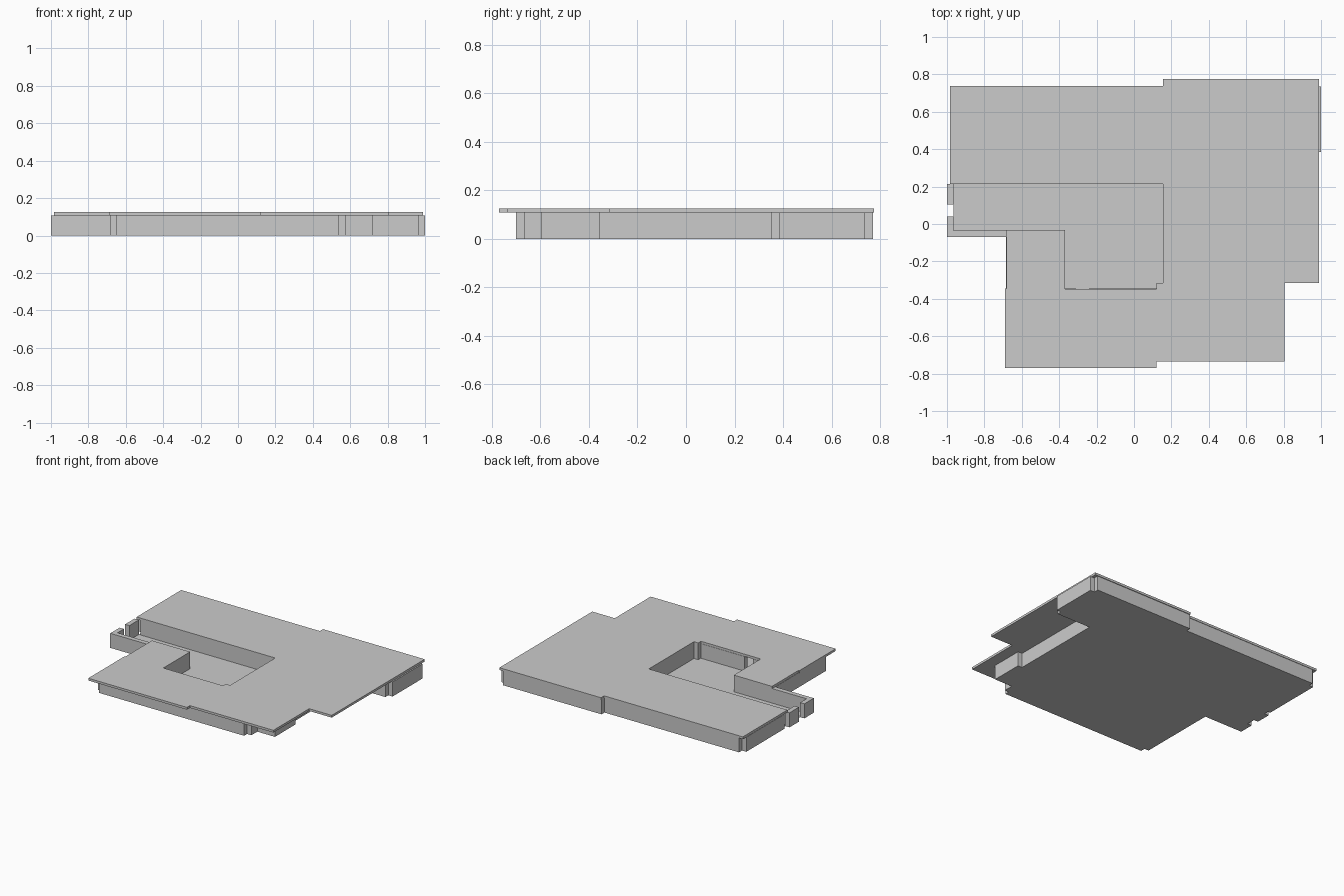
import bpy, bmesh

if "Cube" in bpy.data.objects:
    bpy.data.objects.remove(bpy.data.objects["Cube"])

WALL_TOP, ROOF_TOP = 0.108, 0.125
T = 0.035  # wall thickness


def add_object(name, bm):
    bmesh.ops.recalc_face_normals(bm, faces=bm.faces)
    mesh = bpy.data.meshes.new(name)
    bm.to_mesh(mesh)
    bm.free()
    ob = bpy.data.objects.new(name, mesh)
    bpy.context.collection.objects.link(ob)
    return ob


def slab(name, outline, z0, z1):
    bm = bmesh.new()
    face = bm.faces.new([bm.verts.new((x, y, z0)) for x, y in outline])
    if z1 > z0:
        new = bmesh.ops.extrude_face_region(bm, geom=[face], use_keep_orig=True)["geom"]
        bmesh.ops.translate(bm, vec=(0, 0, z1 - z0),
                            verts=[v for v in new if isinstance(v, bmesh.types.BMVert)])
    return add_object(name, bm)


def box(name, x0, x1, y0, y1):
    return slab(name, [(x0, y0), (x1, y0), (x1, y1), (x0, y1)], 0, WALL_TOP)


def wall_x(name, x0, x1, y):
    """Wall running along x, y is its front face."""
    return box(name, x0, x1, y, y + T)


def wall_y(name, x, y0, y1):
    """Wall running along y, x is its left face."""
    return box(name, x, x + T, y0, y1)


# Ground floor, closed below rooms and courtyard
slab("floor", [(-.65, -.70), (.54, -.70), (.54, -.665), (.575, -.665), (.575, -.595),
               (.72, -.595), (.72, -.355), (.685, -.355), (.685, .35), (.965, .35),
               (.965, .385), (1.0, .385), (1.0, .735), (.965, .735), (.965, .77),
               (.155, .77), (.155, .735), (-.95, .735), (-.95, .70), (-.983, .70),
               (-.983, .25), (-.965, .25), (-.965, -.07), (-.685, -.07),
               (-.685, -.665), (-.65, -.665)], 0, 0)

# Flat roof wrapped around the open courtyard
slab("roof", [(-.69, -.77), (.12, -.77), (.12, -.735), (.805, -.735), (.805, -.315),
              (.99, -.315), (.99, .775), (.155, .775), (.155, .738), (-.983, .738),
              (-.983, .215), (.155, .215), (.155, -.315), (.12, -.315), (.12, -.347),
              (-.37, -.347), (-.37, -.033), (-.683, -.033), (-.683, -.345),
              (-.69, -.345)], WALL_TOP, ROOF_TOP)

# Outer walls, each stopping short at the corners
wall_x("front_wall", -.65, .54, -.70)
wall_y("front_side_wall", .54, -.665, -.56)
wall_x("front_recess_wall", .575, .72, -.595)
wall_y("right_front_wall", .685, -.595, -.355)
wall_y("right_middle_wall", .65, -.39, .385)
wall_x("right_wing_wall", .685, .965, .35)
wall_y("right_wall", .965, .385, .735)
wall_x("back_right_wall", .155, .965, .735)
wall_x("back_left_wall", -.95, .19, .70)
wall_y("left_back_wall", -.985, .25, .70)
wall_y("left_front_wall", -.685, -.665, -.035)

# Courtyard walls
wall_x("court_back_wall", -.95, .19, .215)
wall_y("court_right_wall", .155, -.315, .25)
box("court_corner", .12, .19, -.38, -.315)
wall_x("court_front_wall", -.24, .12, -.38)
wall_x("court_front_wall_by_door", -.405, -.31, -.38)
wall_y("court_left_wall", -.405, -.38, -.035)

# Low boundary wall and gate on the left
wall_x("boundary_wall", -1.0, -.37, -.07)
wall_y("gate_front_wall", -1.0, -.07, .04)
wall_y("gate_back_wall", -1.0, .105, .215)
